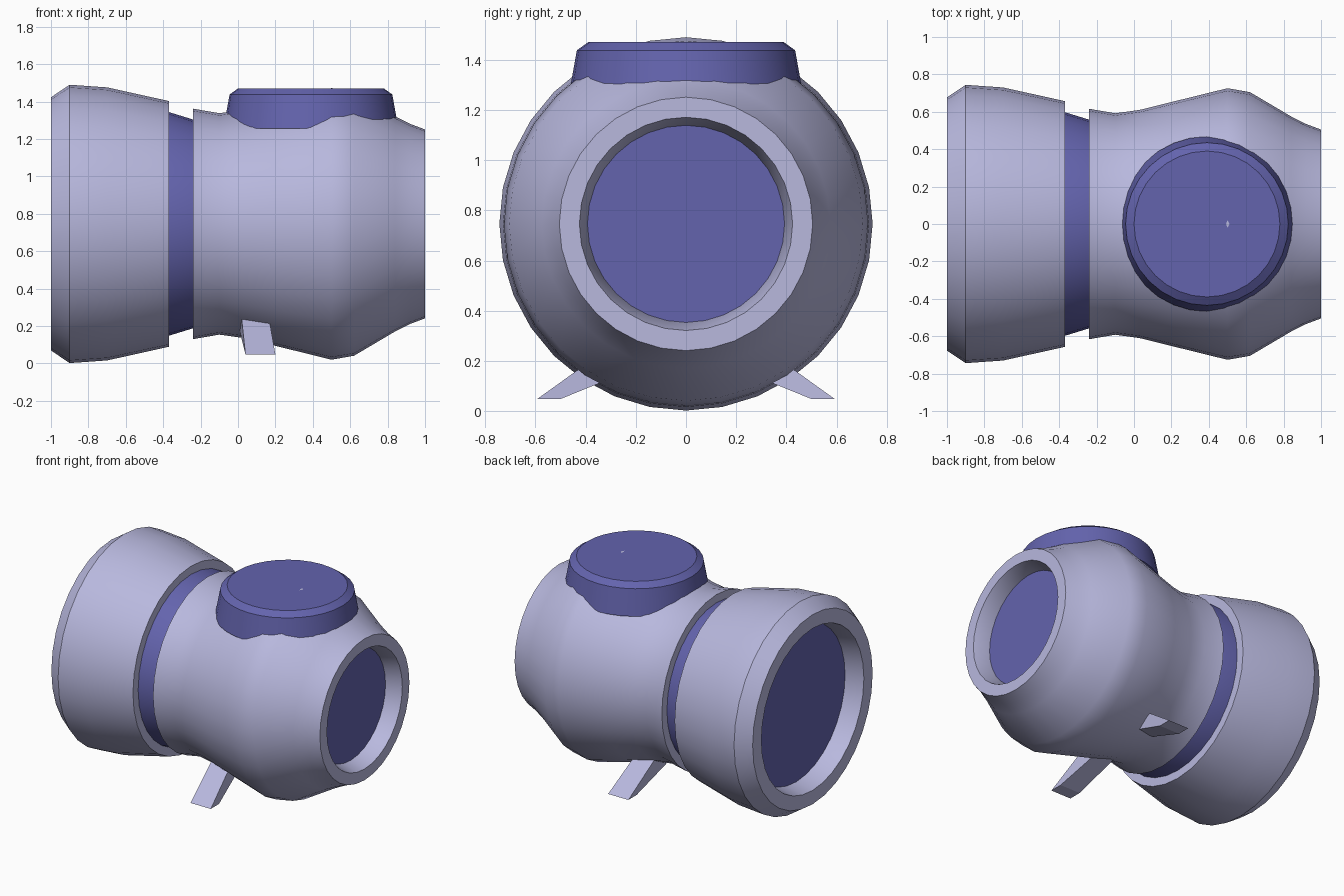
import bpy, bmesh, math
from mathutils import Vector

if "Cube" in bpy.data.objects:
    bpy.data.objects.remove(bpy.data.objects["Cube"], do_unlink=True)

SEGMENTS = 32
AXIS_Z = 0.746


def make_material(name, colour):
    mat = bpy.data.materials.new(name)
    mat.use_nodes = True
    mat.diffuse_color = colour
    mat.node_tree.nodes["Principled BSDF"].inputs["Base Color"].default_value = colour
    return mat


lavender = make_material("pale lavender", (0.48, 0.48, 0.73, 1))
violet = make_material("deep violet", (0.126, 0.126, 0.42, 1))


def finish(name, bm, mat, smooth=True):
    bmesh.ops.recalc_face_normals(bm, faces=bm.faces)
    mesh = bpy.data.meshes.new(name)
    bm.to_mesh(mesh)
    bm.free()
    mesh.materials.append(mat)
    obj = bpy.data.objects.new(name, mesh)
    bpy.context.collection.objects.link(obj)
    if smooth:
        bpy.ops.object.select_all(action='DESELECT')
        obj.select_set(True)
        bpy.context.view_layer.objects.active = obj
        bpy.ops.object.shade_smooth_by_angle(angle=math.radians(30))
    return obj


def lathe(name, profile, mat, place, ring=False):
    """Revolve (distance, radius) points; ring joins last to first, else ends are capped."""
    bm = bmesh.new()
    loops = []
    for d, r in profile:
        angles = [math.tau * i / SEGMENTS for i in range(SEGMENTS)]
        loops.append([bm.verts.new(place(d, r * math.sin(a), r * math.cos(a))) for a in angles])
    pairs = list(zip(loops, loops[1:]))
    if ring:
        pairs.append((loops[-1], loops[0]))
    else:
        bm.faces.new(loops[0])
        bm.faces.new(loops[-1])
    for a, b in pairs:
        for i in range(SEGMENTS):
            j = (i + 1) % SEGMENTS
            bm.faces.new((a[i], a[j], b[j], b[i]))
    return finish(name, bm, mat)


def along_x(d, u, v):
    return Vector((d, u, AXIS_Z + v))


def upright(d, u, v):
    return Vector((0.39 + u, v, d))


# Wide rear shell with a recessed mouth
lathe("wide_shell",
      [(-1, 0.677), (-0.9, 0.744), (-0.7, 0.73), (-0.37, 0.657),
       (-0.37, 0.575), (-0.86, 0.55), (-1, 0.578)],
      lavender, along_x, ring=True)

# Bulging front shell with a narrow mouth
lathe("bulging_shell",
      [(-0.24, 0.616), (-0.1, 0.592), (0.03, 0.61), (0.2, 0.652), (0.5, 0.726),
       (0.62, 0.705), (0.84, 0.575), (0.92, 0.535), (1, 0.505),
       (1, 0.425), (0.88, 0.39), (-0.24, 0.54)],
      lavender, along_x, ring=True)

# Inner core showing at the seam and both mouths
lathe("inner_core",
      [(-0.87, 0.565), (-0.37, 0.598), (-0.24, 0.558), (0.89, 0.4)],
      violet, along_x)

# Round cap on top
lathe("top_cap",
      [(1.255, 0.468), (1.438, 0.435), (1.47, 0.39)],
      violet, upright)

# Splayed, tapering feet
for side, name in ((-1, "front_foot"), (1, "back_foot")):
    bm = bmesh.new()
    tip = [bm.verts.new((x, side * y, 0.048)) for x, y in
           ((0.04, 0.5), (0.2, 0.5), (0.2, 0.593), (0.04, 0.593))]
    root = [bm.verts.new((x, side * 0.2, z)) for x, z in
            ((0.01, 0.17), (0.15, 0.17), (0.15, 0.33), (0.01, 0.33))]
    bm.faces.new(tip)
    bm.faces.new(root)
    for i in range(4):
        j = (i + 1) % 4
        bm.faces.new((tip[i], tip[j], root[j], root[i]))
    finish(name, bm, lavender, smooth=False)
